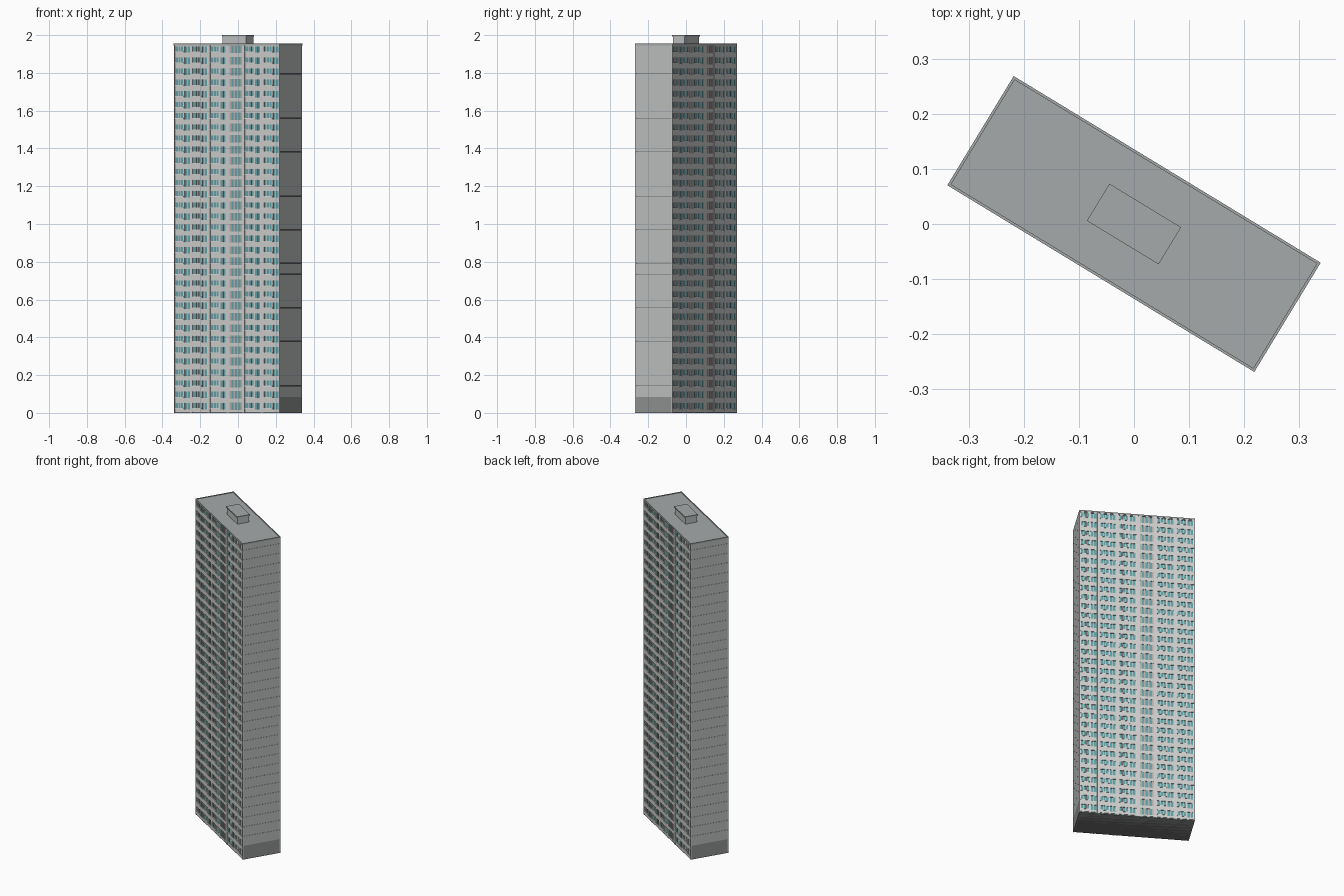
import bpy, bmesh, math
from mathutils import Matrix

cube = bpy.data.objects.get("Cube")
if cube:
    bpy.data.objects.remove(cube, do_unlink=True)


def material(name, rgb):
    m = bpy.data.materials.new(name)
    m.use_nodes = True
    m.diffuse_color = (*rgb, 1)
    m.node_tree.nodes["Principled BSDF"].inputs["Base Color"].default_value = (*rgb, 1)
    return m


WALL = material("pale facade", (0.62, 0.62, 0.61))
END = material("end wall concrete", (0.52, 0.54, 0.53))
ROOF = material("roof grey", (0.38, 0.40, 0.40))
BASE = material("plinth grey", (0.28, 0.29, 0.29))
GLASS = material("teal glass", (0.13, 0.36, 0.39))
FRAME = material("window frame", (0.72, 0.73, 0.72))
STAIR = material("stair panel grey", (0.45, 0.43, 0.42))
JOINT = material("dark joint", (0.16, 0.16, 0.16))

TURN = Matrix.Rotation(math.radians(-31.3), 4, "Z")
HALF_L, HALF_W, TOP = 0.3275, 0.1165, 1.955
FLOORS, PITCH, START = 33, 0.059, 0.006
CORE_L, CORE_W = 0.322, 0.110


def build(name, mat, boxes, both_sides=False):
    """One object from (x0, x1, y0, y1, z0, z1) boxes, optionally repeated half a turn round."""
    bm = bmesh.new()
    for x0, x1, y0, y1, z0, z1 in boxes:
        m = (Matrix.Translation(((x0 + x1) / 2, (y0 + y1) / 2, (z0 + z1) / 2))
             @ Matrix.Diagonal((x1 - x0, y1 - y0, z1 - z0, 1)))
        bmesh.ops.create_cube(bm, size=1, matrix=m)
    if both_sides:
        twin = bmesh.ops.duplicate(bm, geom=bm.verts[:] + bm.edges[:] + bm.faces[:])["geom"]
        bmesh.ops.rotate(bm, verts=[v for v in twin if isinstance(v, bmesh.types.BMVert)],
                         matrix=Matrix.Rotation(math.pi, 3, "Z"))
    bm.transform(TURN)
    me = bpy.data.meshes.new(name)
    bm.to_mesh(me)
    bm.free()
    me.materials.append(mat)
    ob = bpy.data.objects.new(name, me)
    bpy.context.collection.objects.link(ob)
    return ob


# Facade layout: window bays along the long side, with the stair bay between
bays = [(-0.322, -0.226), (-0.211, -0.119), (-0.102, -0.004), (0.112, 0.210), (0.227, 0.322)]
stair = (0.017, 0.094)
openings = sorted(bays + [stair])


def front(x0, x1, z0, z1, out, back=CORE_W):
    return (x0, x1, -back - out, -back + 0.001, z0, z1)


# Solid core and end walls
build("core", JOINT, [(-CORE_L, CORE_L, -CORE_W, CORE_W, 0, TOP - 0.012)])
panel_y = HALF_W - 0.006
plinth_top = 0.085
panels, z = [], plinth_top
while z < TOP - 0.02:
    nz = min(z + PITCH, TOP - 0.008)
    panels.append((CORE_L - 0.001, HALF_L, -panel_y, panel_y, z, nz - 0.0008))
    z = nz
build("end_wall_panels", END, panels, True)
build("end_plinths", BASE, [(CORE_L - 0.001, HALF_L, -panel_y, panel_y, 0, plinth_top)], True)
build("underside", BASE, [(-CORE_L, CORE_L, -CORE_W - 0.003, CORE_W + 0.003, 0, 0.004)])

# Vertical piers between the bays
edges = [-HALF_L] + [x for bay in openings for x in bay] + [HALF_L]
build("piers", WALL, [front(a, b, 0, TOP - 0.008, 0.0055)
                      for a, b in zip(edges[::2], edges[1::2])], True)

# Glass behind every bay, one sheet per bay
build("glass", GLASS, [front(a, b, 0.005, TOP - 0.01, 0.001) for a, b in openings], True)

spandrels, frames, sills, stair_bands, stair_bars = [], [], [], [], []
for f in range(FLOORS):
    z = START + f * PITCH
    low, door, head, end = z + 0.020, z + 0.013, z + 0.047, z + PITCH
    for a, b in bays:
        w = b - a
        split = a + 0.58 * w
        # Apron under the wide window, lower apron under the balcony door, lintel above
        spandrels += [front(a, split, z, low, 0.0045), front(split, b, z, door, 0.0045),
                      front(a, b, head, min(end, TOP - 0.008), 0.0045)]
        spandrels.append(front(split - 0.005, split + 0.005, door, head, 0.004))
        sills.append(front(a, split, low - 0.003, low, 0.0065))
        # Mullions
        for t in (0.02, 0.2, 0.37, 0.79, 0.98):
            x = a + t * w
            frames.append(front(x - 0.0015, x + 0.0015, door, head, 0.003))
    # Stair bay: a low band and three tall lights
    a, b = stair
    stair_bands += [front(a, b, z, z + 0.010, 0.0035),
                    front(a, b, z + 0.050, min(end, TOP - 0.008), 0.0035)]
    for i in range(4):
        x = a + 0.005 + i * (b - a - 0.01) / 3
        stair_bars.append(front(x - 0.005, x + 0.005, z + 0.010, z + 0.050, 0.003))

build("spandrels", WALL, spandrels, True)
build("window_frames", FRAME, frames, True)
build("window_sills", FRAME, sills, True)
build("stair_bands", WALL, stair_bands, True)
build("stair_mullions", STAIR, stair_bars, True)

# Roof slab with a low rim
build("roof", ROOF, [(-HALF_L + 0.004, HALF_L - 0.004, -HALF_W + 0.004, HALF_W - 0.004,
                      TOP - 0.013, TOP - 0.003)])
build("roof_rim", ROOF, [(-HALF_L, HALF_L, -HALF_W, -HALF_W + 0.005, TOP - 0.009, TOP),
                         (HALF_L - 0.005, HALF_L, -HALF_W, HALF_W, TOP - 0.009, TOP)], True)

# Lift house on the roof with a slightly wider cap
build("lift_house", END, [(-0.073, 0.073, -0.036, 0.036, TOP - 0.005, 1.993)])
build("lift_house_cap", ROOF, [(-0.0765, 0.0765, -0.0395, 0.0395, 1.992, 2.0)])
